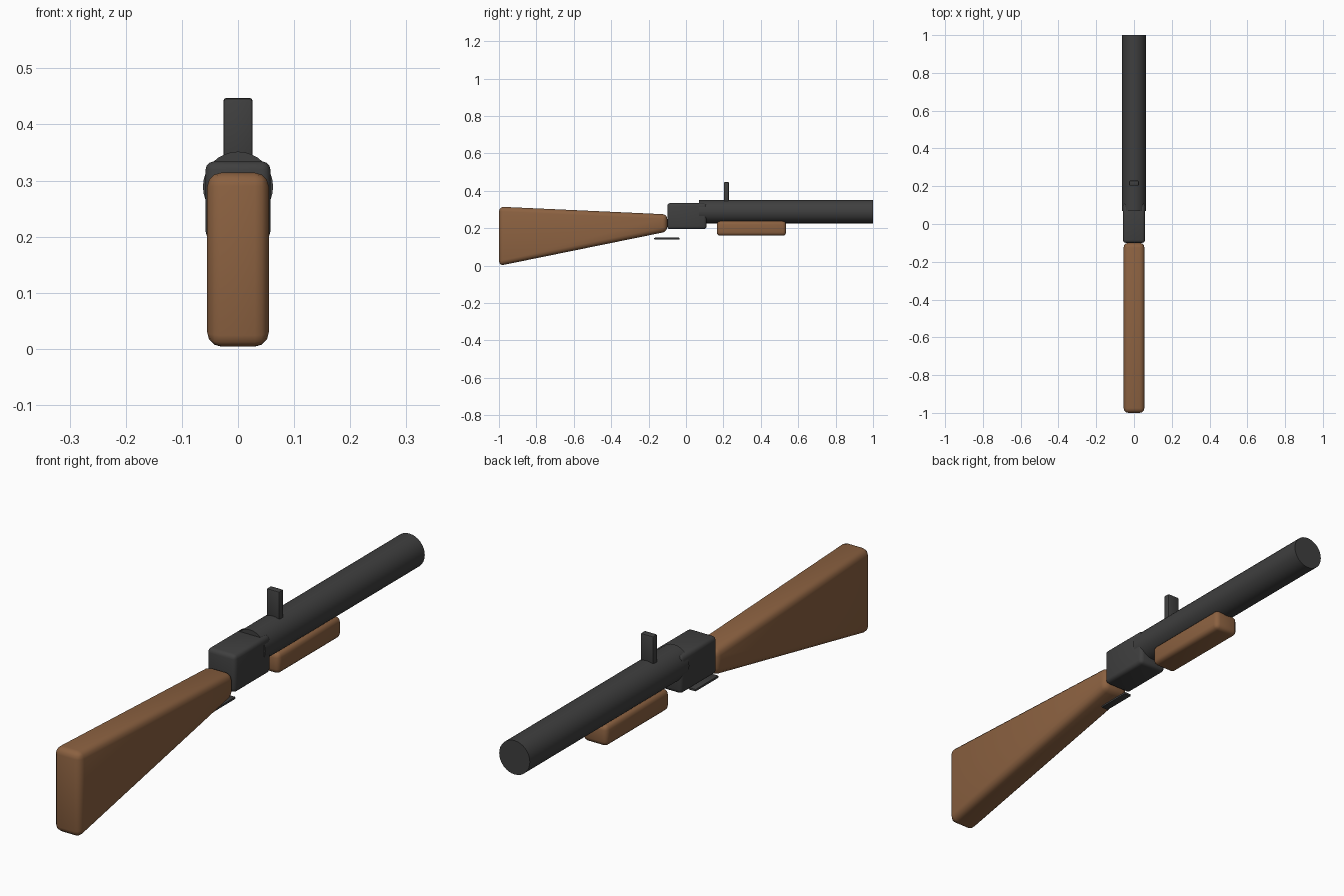
import bpy, bmesh, math

if "Cube" in bpy.data.objects:
    bpy.data.objects.remove(bpy.data.objects["Cube"])


def material(name, rgb):
    m = bpy.data.materials.new(name)
    m.diffuse_color = (*rgb, 1)
    m.use_nodes = True
    m.node_tree.nodes["Principled BSDF"].inputs["Base Color"].default_value = m.diffuse_color
    return m


METAL = material("dark_metal", (0.05, 0.05, 0.05))
WOOD = material("brown_wood", (0.26, 0.12, 0.052))


def finish(ob, mat, bevel=0, segments=3):
    ob.data.materials.append(mat)
    bpy.ops.object.select_all(action='DESELECT')
    bpy.context.view_layer.objects.active = ob
    ob.select_set(True)
    if bevel:
        mod = ob.modifiers.new("rounded_edges", 'BEVEL')
        mod.width = bevel
        mod.segments = segments
        mod.limit_method = 'ANGLE'
        mod.angle_limit = math.radians(25)
        bpy.ops.object.modifier_apply(modifier=mod.name)
    bpy.ops.object.shade_smooth_by_angle(angle=math.radians(40))


def side_profile(name, points, half, mat, bevel, segments=3):
    """Extrude a (y, z) outline across x."""
    bm = bmesh.new()
    face = bm.faces.new([bm.verts.new((-half, y, z)) for y, z in points])
    ext = bmesh.ops.extrude_face_region(bm, geom=[face])
    verts = [v for v in ext["geom"] if isinstance(v, bmesh.types.BMVert)]
    bmesh.ops.translate(bm, vec=(2 * half, 0, 0), verts=verts)
    bmesh.ops.recalc_face_normals(bm, faces=bm.faces)
    me = bpy.data.meshes.new(name)
    bm.to_mesh(me)
    bm.free()
    ob = bpy.data.objects.new(name, me)
    bpy.context.collection.objects.link(ob)
    finish(ob, mat, bevel, segments)


def block(name, y0, y1, z0, z1, half, mat, bevel, segments=3):
    side_profile(name, [(y0, z0), (y1, z0), (y1, z1), (y0, z1)],
                 half, mat, bevel, segments)


# Tapered shoulder stock
side_profile("stock", [(-1, -0.001), (-0.1, 0.182), (-0.1, 0.274), (-1, 0.315)],
             0.055, WOOD, 0.025)

# Receiver, fore-end and rear sight
block("receiver", -0.1, 0.11, 0.195, 0.334, 0.058, METAL, 0.015)
block("fore_end", 0.165, 0.535, 0.16, 0.238, 0.05, WOOD, 0.018)
block("sight", 0.203, 0.229, 0.33, 0.447, 0.026, METAL, 0.005, 2)

# Thin trigger guard plate
block("trigger_guard", -0.17, -0.035, 0.14, 0.149, 0.015, METAL, 0.003, 2)

# Barrel
bpy.ops.mesh.primitive_cylinder_add(vertices=32, radius=0.0625, depth=0.93,
                                    location=(0, 0.535, 0.289),
                                    rotation=(math.pi / 2, 0, 0))
barrel = bpy.context.object
barrel.name = "barrel"
finish(barrel, METAL)
